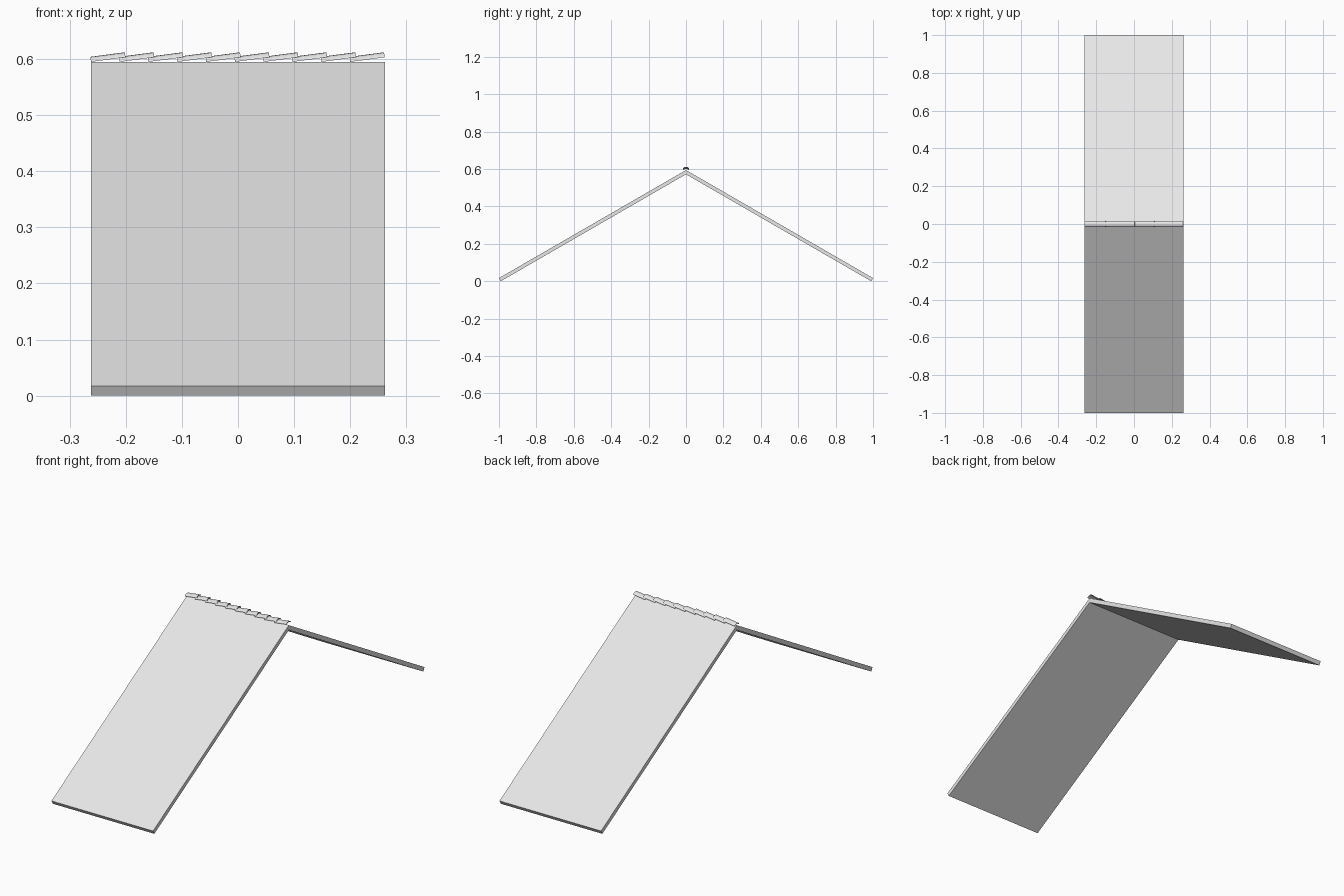
import bpy, bmesh, math
from mathutils import Matrix

cube = bpy.data.objects.get("Cube")
if cube:
    bpy.data.objects.remove(cube)

HALF_W = 0.262
SLOPE = math.radians(30)
THICK = 0.0196
TILES = 10


def material(name, color):
    m = bpy.data.materials.new(name)
    m.use_nodes = True
    m.diffuse_color = color
    m.node_tree.nodes["Principled BSDF"].inputs["Base Color"].default_value = color
    return m


grey = material("light grey", (0.8, 0.8, 0.8, 1))


def extrude_x(name, profile, x0, x1):
    """Extrude a closed (y, z) outline along x."""
    bm = bmesh.new()
    face = bm.faces.new([bm.verts.new((x0, y, z)) for y, z in profile])
    ext = bmesh.ops.extrude_face_region(bm, geom=[face])
    moved = [v for v in ext["geom"] if isinstance(v, bmesh.types.BMVert)]
    bmesh.ops.translate(bm, verts=moved, vec=(x1 - x0, 0, 0))
    bmesh.ops.recalc_face_normals(bm, faces=bm.faces)
    mesh = bpy.data.meshes.new(name)
    bm.to_mesh(mesh)
    bm.free()
    mesh.materials.append(grey)
    ob = bpy.data.objects.new(name, mesh)
    bpy.context.collection.objects.link(ob)
    return ob


# Two sloping roof panels mitred at the ridge
eave_z = THICK * math.cos(SLOPE)
ridge_z = eave_z + math.tan(SLOPE)
under_z = ridge_z - THICK / math.cos(SLOPE)
for side, name in ((-1, "front_roof_panel"), (1, "back_roof_panel")):
    extrude_x(name, [(side, eave_z), (0, ridge_z), (0, under_z),
                     (side * (1 - THICK * math.sin(SLOPE)), 0)], -HALF_W, HALF_W)

# Overlapping curved ridge tiles, each tilted up over the next
length, tilt = 0.062, math.radians(7.5)
pitch = (2 * HALF_W - length) / (TILES - 1)
arc = [math.pi * i / 8 for i in range(9)]
outline = [(0.016 * math.cos(a), 0.009 * math.sin(a)) for a in arc]
outline += [(0.013 * math.cos(a), 0.005 * math.sin(a)) for a in reversed(arc)]
for i in range(TILES):
    tile = extrude_x(f"ridge_tile_{i + 1}", outline, 0, length)
    tile.data.transform(Matrix.Translation((-HALF_W + i * pitch, 0, 0.595))
                        @ Matrix.Rotation(-tilt, 4, "Y"))
